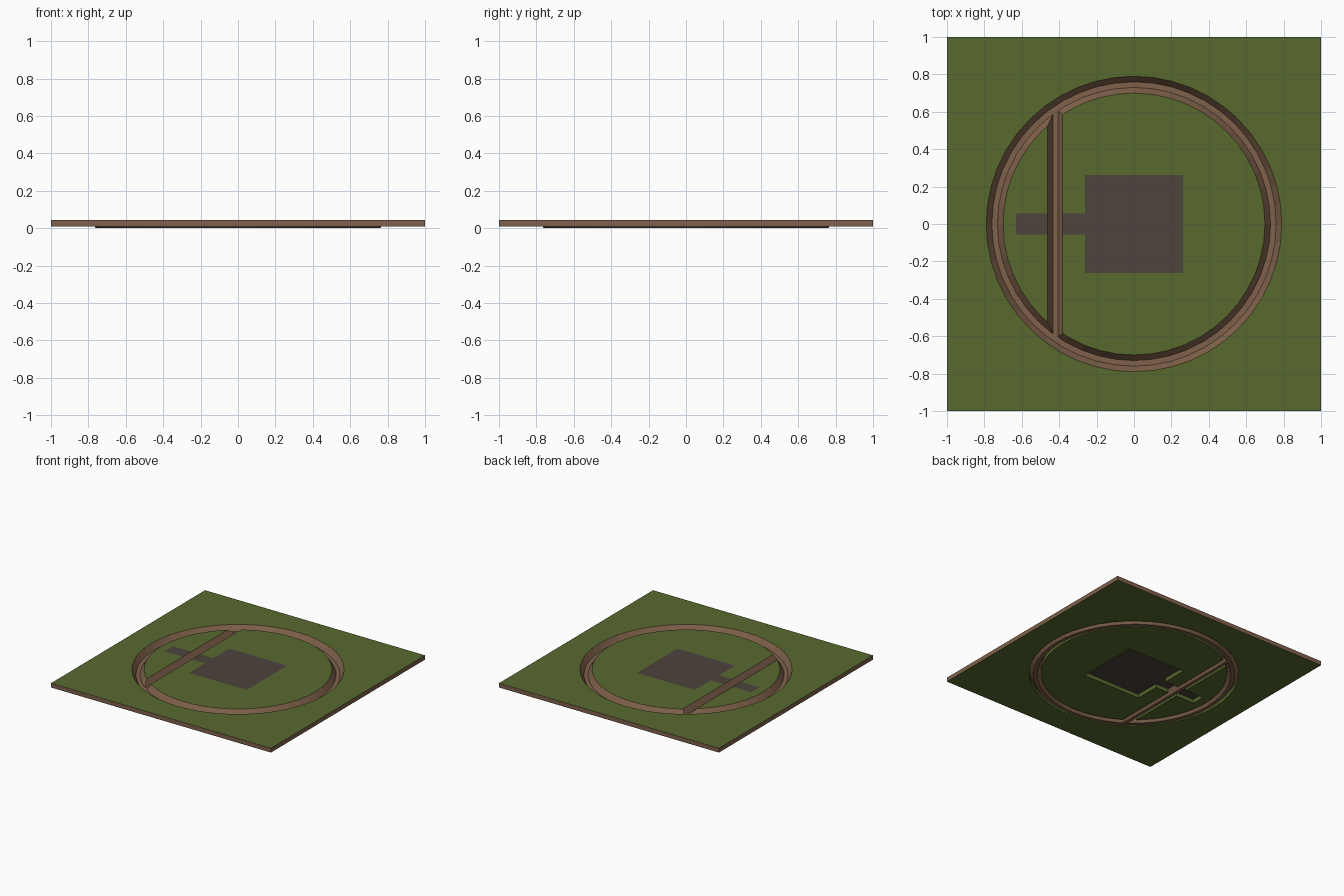
import bpy, bmesh, math

if "Cube" in bpy.data.objects:
    bpy.data.objects.remove(bpy.data.objects["Cube"])

TOP, BOTTOM, SEGS = 0.045, 0.01, 48


def material(name, rgb):
    m = bpy.data.materials.new(name)
    m.diffuse_color = (*rgb, 1)
    m.use_nodes = True
    m.node_tree.nodes["Principled BSDF"].inputs["Base Color"].default_value = m.diffuse_color
    return m


grass = material("grass green", (0.098, 0.143, 0.028))
soil = material("soil brown", (0.215, 0.120, 0.070))
stone = material("dark stone", (0.075, 0.056, 0.046))


def make(name, bm, mats):
    bmesh.ops.recalc_face_normals(bm, faces=bm.faces[:])
    me = bpy.data.meshes.new(name)
    bm.to_mesh(me)
    bm.free()
    for m in mats:
        me.materials.append(m)
    ob = bpy.data.objects.new(name, me)
    bpy.context.collection.objects.link(ob)
    return ob


def prism(name, outline, z0, z1, mats):
    bm = bmesh.new()
    face = bm.faces.new([bm.verts.new((x, y, z0)) for x, y in outline])
    new = bmesh.ops.extrude_face_region(bm, geom=[face])["geom"]
    bmesh.ops.translate(bm, vec=(0, 0, z1 - z0),
                        verts=[v for v in new if isinstance(v, bmesh.types.BMVert)])
    return make(name, bm, mats)


def loft(name, rings, mats, closed):
    """Join successive cross-sections with quads."""
    bm = bmesh.new()
    vs = [[bm.verts.new(p) for p in ring] for ring in rings]
    n, k = len(vs), len(vs[0])
    for i in range(n if closed else n - 1):
        a, b = vs[i], vs[(i + 1) % n]
        for j in range(k):
            bm.faces.new((a[j], a[(j + 1) % k], b[(j + 1) % k], b[j]))
    if not closed:
        bm.faces.new(vs[0])
        bm.faces.new(vs[-1])
    return make(name, bm, mats)


def ring_solid(name, section, mats):
    angles = [2 * math.pi * i / SEGS for i in range(SEGS)]
    return loft(name, [[(r * math.cos(a), r * math.sin(a), z) for r, z in section]
                       for a in angles], mats, True)


def bar_solid(name, section, mats):
    return loft(name, [[(x, y, z) for x, z in section] for y in (-0.61, 0.61)],
                mats, False)


def boolean(ob, other, op):
    mod = ob.modifiers.new("cut", "BOOLEAN")
    mod.object, mod.operation, mod.solver = other, op, "EXACT"
    dg = bpy.context.evaluated_depsgraph_get()
    me = bpy.data.meshes.new_from_object(ob.evaluated_get(dg))
    ob.modifiers.clear()
    ob.data = me


# Turf slab with soil-coloured outer sides
square = [(-1, -1), (1, -1), (1, 1), (-1, 1)]
slab = prism("turf_slab", square, BOTTOM, TOP, [grass, soil])
for p in slab.data.polygons:
    p.material_index = 1 if abs(p.normal.z) < 0.5 else 0

# Slots through the slab for the trenches and the floor
foot = [(-0.63, -0.055), (-0.262, -0.055), (-0.262, -0.262), (0.262, -0.262),
        (0.262, 0.262), (-0.262, 0.262), (-0.262, 0.055), (-0.63, 0.055)]
lo, hi = -0.1, 0.1
ring_cut = ring_solid("ring_cutter", [(0.70, lo), (0.79, lo), (0.79, hi), (0.70, hi)],
                      [grass, soil])
bar_cut = bar_solid("bar_cutter", [(-0.462, lo), (-0.382, lo), (-0.382, hi), (-0.462, hi)],
                    [grass, soil])
foot_cut = prism("floor_cutter", foot, lo, hi, [grass, soil])
for cutter in (ring_cut, bar_cut, foot_cut):
    boolean(slab, cutter, "DIFFERENCE")

# Stone floor and path, flush with the turf and crossed by the straight trench
floor = prism("stone_floor_and_path", foot, TOP - 0.004, TOP, [stone])
bar_cut.data.materials.clear()
bar_cut.data.materials.append(stone)
boolean(floor, bar_cut, "DIFFERENCE")

# Sloped trench lining: circular ditch joined with the straight ditch, open on top
trench = ring_solid("trench_lining",
                    [(0.70, TOP), (0.73, 0), (0.76, 0), (0.79, TOP)], [soil])
straight = bar_solid("straight_ditch",
                     [(-0.462, TOP), (-0.434, 0.001), (-0.407, 0.001), (-0.382, TOP)],
                     [soil])
boolean(trench, straight, "UNION")
bm = bmesh.new()
bm.from_mesh(trench.data)
lids = [f for f in bm.faces if f.calc_center_median().z > TOP - 0.001]
bmesh.ops.delete(bm, geom=lids, context="FACES")
bmesh.ops.reverse_faces(bm, faces=bm.faces[:])
bm.to_mesh(trench.data)
bm.free()

# Remove the helpers
for ob in (ring_cut, bar_cut, foot_cut, straight):
    bpy.data.objects.remove(ob, do_unlink=True)
